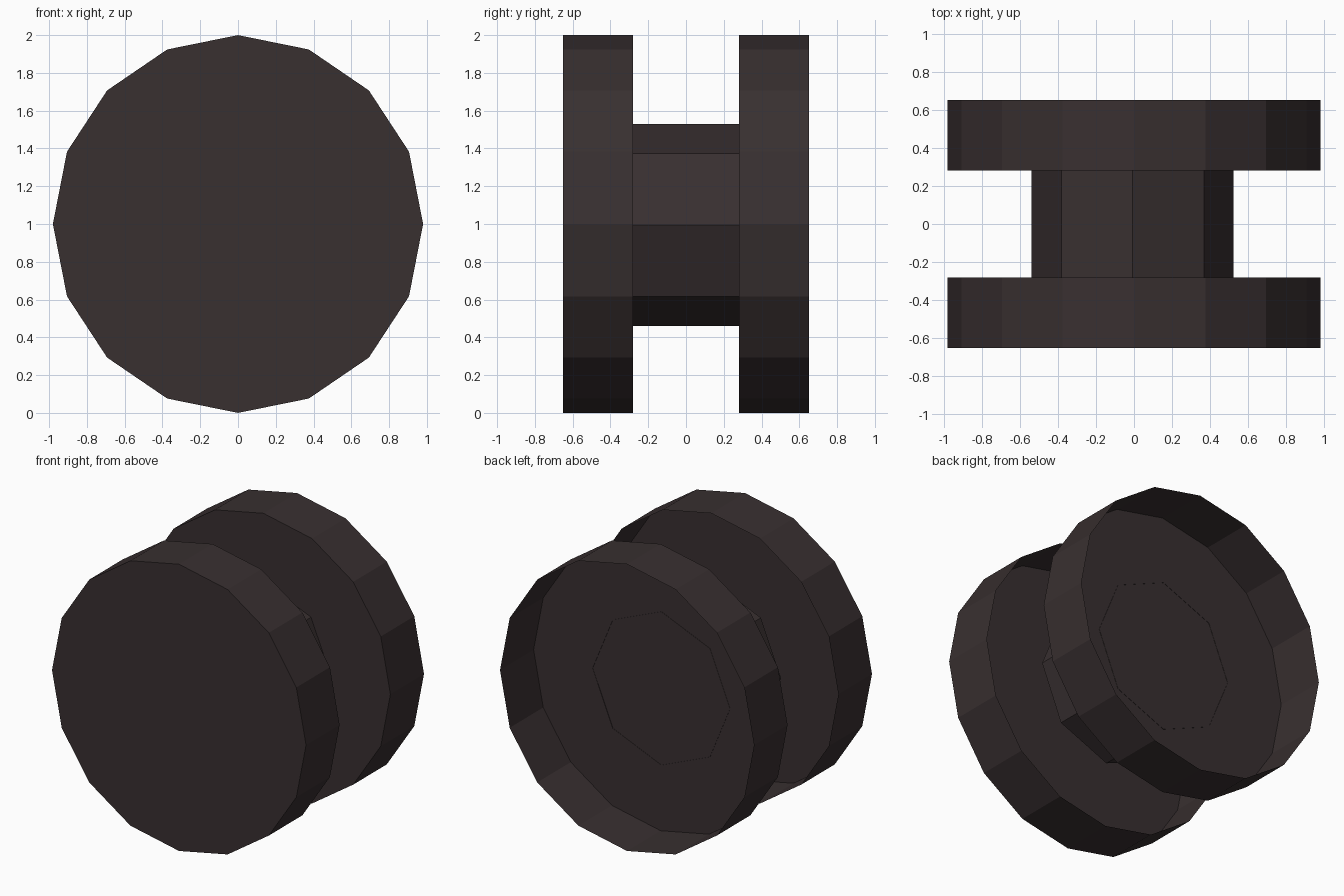
import bpy, bmesh, math

if "Cube" in bpy.data.objects:
    bpy.data.objects.remove(bpy.data.objects["Cube"])

mat = bpy.data.materials.new("dark brown rubber")
mat.diffuse_color = (0.040, 0.029, 0.030, 1)
mat.use_nodes = True
mat.node_tree.nodes["Principled BSDF"].inputs["Base Color"].default_value = mat.diffuse_color


def drum(name, sides, rx, rz, y0, y1, cx=0.0, cz=1.0):
    """Faceted drum along y: closed at the front end, open at the back end."""
    bm = bmesh.new()
    angles = [2 * math.pi * i / sides for i in range(sides)]
    front, back = [[bm.verts.new((cx + rx * math.sin(a), y, cz + rz * math.cos(a)))
                    for a in angles] for y in (y0, y1)]
    # front vertices run clockwise seen from +y's opposite side, so reverse for -y normal
    bm.faces.new(front[::-1])
    for i in range(sides):
        j = (i + 1) % sides
        bm.faces.new((front[i], front[j], back[j], back[i]))
    mesh = bpy.data.meshes.new(name)
    bm.to_mesh(mesh)
    bm.free()
    mesh.materials.append(mat)
    bpy.context.collection.objects.link(bpy.data.objects.new(name, mesh))


# two wheels, each a shallow cup opening to the back
drum("front_wheel", 16, 0.98, 1.0, -0.65, -0.28)
drum("back_wheel", 16, 0.98, 1.0, 0.28, 0.65)
# eight-sided axle between them
drum("axle", 8, 0.53, 0.535, -0.28, 0.282, cx=-0.007, cz=0.995)
